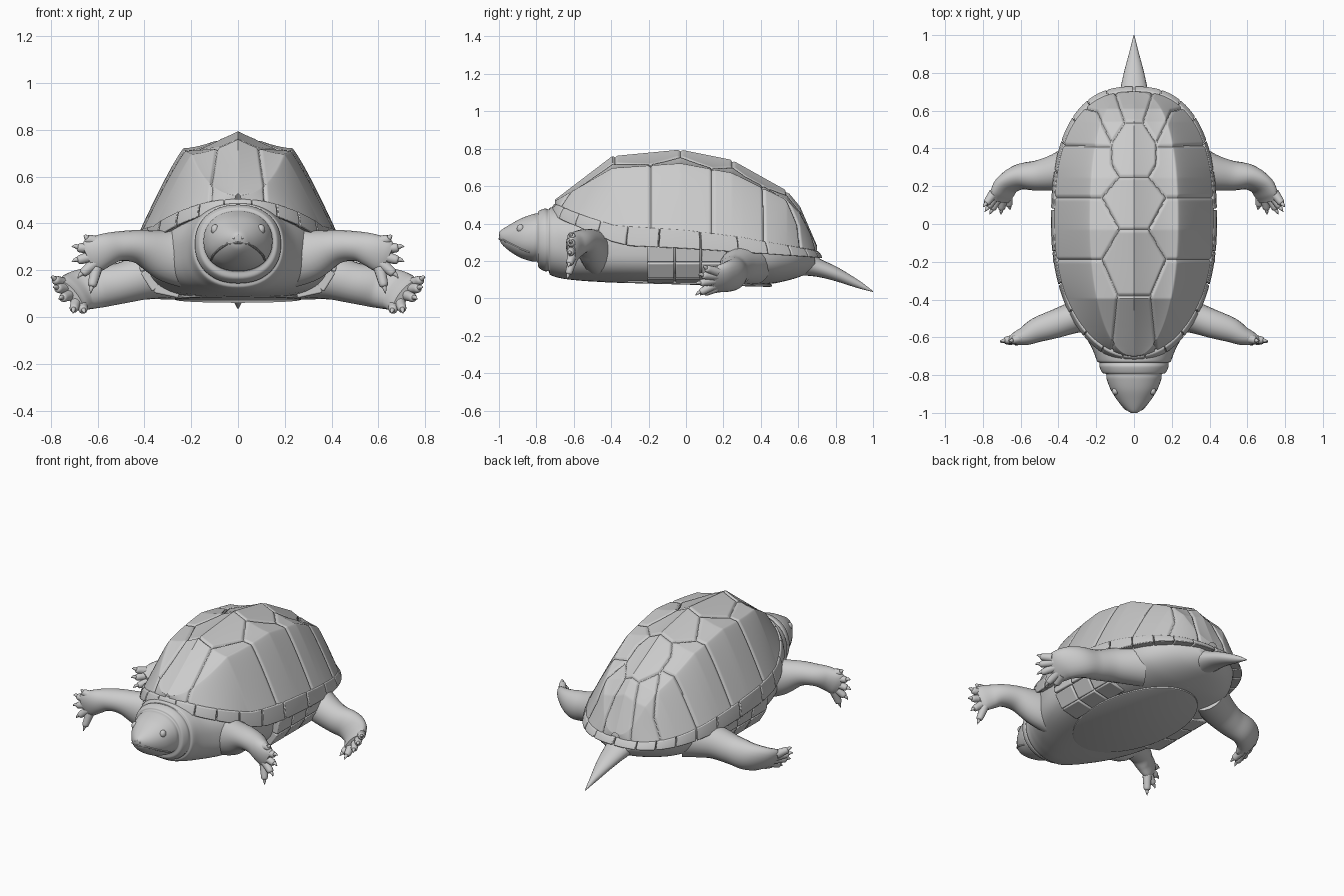
import bpy, bmesh, math
from mathutils import Vector as V

if "Cube" in bpy.data.objects:
    bpy.data.objects.remove(bpy.data.objects["Cube"])

def interp(tab, t):
    for (a, p), (b, q) in zip(tab, tab[1:]):
        if t <= b:
            return p + (q - p) * max(0, (t - a) / (b - a))
    return tab[-1][1]

def spline(rows, k):
    """Smooth (Catmull-Rom) refinement of a list of tuples."""
    out = []
    for i in range(len(rows) - 1):
        p0, p1, p2, p3 = (rows[min(max(i + d, 0), len(rows) - 1)] for d in (-1, 0, 1, 2))
        for j in range(k):
            t = j / k
            out.append(tuple(b + .5 * t * (c - a + t * (2*a - 5*b + 4*c - d + t * (3*(b - c) + d - a)))
                             for a, b, c, d in zip(p0, p1, p2, p3)))
    return out + [rows[-1]]

def make(name, verts, faces, mirror=False, bevel=0):
    me = bpy.data.meshes.new(name)
    me.from_pydata([tuple(v) for v in verts], [], faces)
    bm = bmesh.new()
    bm.from_mesh(me)
    bmesh.ops.recalc_face_normals(bm, faces=bm.faces)
    bm.to_mesh(me)
    bm.free()
    ob = bpy.data.objects.new(name, me)
    bpy.context.collection.objects.link(ob)
    if bevel:
        m = ob.modifiers.new("bevel", 'BEVEL')
        m.width, m.segments, m.limit_method = bevel, 2, 'ANGLE'
    if mirror:
        ob.modifiers.new("mirror", 'MIRROR').use_mirror_merge = False
    return ob

def skin(rings, base=0):
    """Faces joining closed rings of equal length, with end caps."""
    n, m = len(rings[0]), len(rings)
    f = [(base + i*n + j, base + i*n + (j+1) % n, base + (i+1)*n + (j+1) % n, base + (i+1)*n + j)
         for i in range(m - 1) for j in range(n)]
    return f + [tuple(range(base, base + n)), tuple(range(base + (m-1)*n, base + m*n))]

def loft(name, rings, **kw):
    return make(name, [p for r in rings for p in r], skin(rings), **kw)

def limb(name, rows, wide, k=6, sides=20, mirror=True):
    """Tube along rows of (x, y, z, half width along 'wide', half thickness)."""
    rows, rings = spline(rows, k), []
    for i, r in enumerate(rows):
        t = (V(rows[min(i+1, len(rows)-1)][:3]) - V(rows[max(i-1, 0)][:3])).normalized()
        n = t.cross(V(wide)).normalized()
        w = n.cross(t)
        rings.append([V(r[:3]) + w*r[3]*math.cos(a) + n*r[4]*math.sin(a)
                      for a in (2*math.pi*j/sides for j in range(sides))])
    return loft(name, rings, mirror=mirror)

# ---- shell measurements
SPINE = [(-.73, .505), (-.395, .76), (-.03, .795), (.245, .74), (.54, .575), (.61, .49), (.71, .26)]
EDGE = [(-.73, .50), (-.65, .465), (-.55, .43), (-.4, .385), (0, .36), (.3, .325), (.5, .29), (.73, .25)]
BAND = [(-.73, .05), (-.5, .065), (-.3, .1), (0, .095), (.3, .08), (.73, .035)]
KEEL = .55

def power(y):
    return 2.1 if y < 0 else 2.5

def rim(t):
    s, c = math.sin(t), math.cos(t)
    e = 2 / power(s)
    return math.copysign(.44 * abs(c)**e, c), math.copysign(.73 * abs(s)**e, s)

# ---- carapace: keeled dome with grooves between the scutes (right half, mirrored by |x|)
paths = [[(.12, -.70), (.09, -.38), (.17, -.19), (.08, -.03), (.17, .14), (.08, .25), (.12, .32), (.12, .43), (.05, .54), (0, .54)],
         [(0, -.38), (.09, -.38)], [(0, -.03), (.08, -.03)], [(0, .25), (.08, .25)], [(.17, -.19), (.44, -.19)],
         [(.17, .14), (.44, .14)], [(.12, .41), (.44, .42)], [(.05, .54), (.10, .70)], [(.12, .43), (.2, .6), (.28, .62)]]
SEAMS = [s for p in paths for s in zip(p, p[1:])]

def seam_dist(x, y):
    best = 1
    for (ax, ay), (bx, by) in SEAMS:
        dx, dy = bx - ax, by - ay
        t = min(1, max(0, ((x-ax)*dx + (y-ay)*dy) / (dx*dx + dy*dy)))
        best = min(best, (x - ax - t*dx)**2 + (y - ay - t*dy)**2)
    return best

R, C, S = 300, 180, .96
verts = []
for i in range(R + 1):
    y = .73 * .9995 * math.sin(math.pi * (i/R - .5))
    p = power(y)
    w = .44 * (1 - abs(y/.73)**p)**(1/p)
    zr, zs = interp(EDGE, y * S), max(interp(SPINE, y * S), interp(EDGE, y * S))
    zk = zr + (zs - zr) * .83
    for j in range(C + 1):
        v = 2*j/C - 1
        a = abs(v)
        z = zk + (zs - zk)*(1 - a/KEEL)**1.6 if a < KEEL else zk + (zr - zk)*((a - KEEL)/(1 - KEEL))**1.15
        verts.append((v*w*S, y*S, z))
n = C + 1
shell = make("carapace", verts, [(i*n+j, i*n+j+1, (i+1)*n+j+1, (i+1)*n+j) for i in range(R) for j in range(C)])
if shell.data.polygons[R//2*C + C//2].normal.z < 0:
    shell.data.flip_normals()
normals = [v.normal.copy() for v in shell.data.vertices]
for v, nm in zip(shell.data.vertices, normals):
    v.co -= nm * .010 * math.exp(-seam_dist(abs(v.co.x), v.co.y) / .0065**2)

# ---- marginal scutes round the rim
verts, faces, N = [], [], 25
for q in range(N):
    rings = []
    for j in range(7):
        t = -math.pi/2 + 2*math.pi*(q - .485 + .97*j/6)/N
        x, y = rim(t)
        z, h = interp(EDGE, y), interp(BAND, y)
        rings.append([(x*.93, y*.93, z + .004), (x*.967, y*.967, z + .004), (x*.99, y*.99, z - h*.5),
                      (x, y, z - h), (x*.82, y*.86, z - h + .01)])
    faces += skin(rings, len(verts))
    verts += [p for r in rings for p in r]
make("marginal_scutes", verts, faces, bevel=.005)

# ---- head, neck and body in one skin: (y, bottom, top, half width, squareness)
body = spline([(-1.0, .325, .352, .012, 2), (-.985, .29, .367, .04, 2), (-.94, .25, .395, .083, 2.1),
               (-.88, .215, .428, .122, 2.2), (-.82, .197, .45, .145, 2.2), (-.795, .195, .455, .148, 2.2),
               (-.787, .165, .468, .168, 2.2), (-.755, .145, .48, .183, 2.2), (-.735, .145, .475, .183, 2.2),
               (-.725, .125, .485, .196, 2.2), (-.68, .11, .485, .213, 2.3), (-.62, .10, .465, .243, 2.5),
               (-.5, .09, .45, .31, 2.7), (-.3, .082, .47, .375, 3), (0, .075, .50, .405, 3.2),
               (.25, .07, .48, .39, 3), (.42, .075, .42, .345, 2.6), (.52, .09, .39, .295, 2.4),
               (.62, .12, .37, .21, 2.2), (.69, .16, .28, .09, 2)], 6)

def body_point(row, a):
    y, lo, hi, w, p = row
    c, s = math.cos(a), math.sin(a)
    return (math.copysign(w*abs(c)**(2/p), c), y, (lo+hi)/2 + math.copysign((hi-lo)/2*abs(s)**(2/p), s))

loft("body_and_head", [[body_point(r, 2*math.pi*j/64) for j in range(64)] for r in body])

# ---- face: mouth line, eyes, nostrils
mouth = [(0, -.998, .318, .005, .005)]
for r in body:
    if -.985 < r[0] < -.835:
        mouth.append((*body_point(r, -.3 - .35*(r[0] + .985)/.15), .005, .005))
limb("mouth_line", mouth, (0, 0, 1), k=1, sides=8)

def ball(name, loc, scale):
    bpy.ops.mesh.primitive_uv_sphere_add(segments=24, ring_count=14, radius=1)
    ob = bpy.context.object
    ob.name = name
    for v in ob.data.vertices:
        v.co = V((v.co.x*scale[0], v.co.y*scale[1], v.co.z*scale[2])) + V(loc)
    ob.modifiers.new("mirror", 'MIRROR').use_mirror_merge = False

ball("eye", (.098, -.885, .374), (.018, .02, .022))
ball("nostril", (.016, -.992, .338), (.008, .008, .006))

# ---- plastron plate
rings = []
for s, dz in ((.9, .03), (1, .012), (1, .004), (.975, 0)):
    rings.append([(.27*s*math.cos(a), .45*s*math.sin(a) + .01, .073 - .012*math.sin(a) + dz)
                  for a in (2*math.pi*j/64 for j in range(64))])
loft("plastron", rings)

# ---- bridge scutes between plastron and rim
path, cuts = [(.43, .28), (.418, .19), (.365, .105), (.25, .08)], [-.21, -.06, .08, .22]
verts, faces, g = [], [], .004
for (xa, za), (xb, zb) in zip(path, path[1:]):
    d = V((xb - xa, 0, zb - za)).normalized()
    inn = V((d.z, 0, -d.x)) * .04
    for ya, yb in zip(cuts, cuts[1:]):
        quad = [V((xa, ya+g, za)) + d*g, V((xb, ya+g, zb)) - d*g, V((xb, yb-g, zb)) - d*g, V((xa, yb-g, za)) + d*g]
        faces += skin([quad, [p + inn for p in quad]], len(verts))
        verts += quad + [p + inn for p in quad]
make("bridge_scutes", verts, faces, mirror=True, bevel=.006)

# ---- legs, toes and claws
def toes(name, wrist, wide, tips):
    for i, tip in enumerate(tips):
        b, e = V(wrist), V(tip)
        k = V(wide) * ((len(tips)-1)/2 - i) * .028
        a, m = b + k, b.lerp(e, .72) + k*.2
        limb(f"{name}_toe_{i+1}", [(*a, .026, .026), (*a.lerp(m, .6), .022, .022), (*m, .018, .018),
                                   (*m.lerp(e, .2), .006, .006)], (.3, .4, .86), k=4, sides=12)
        limb(f"{name}_claw_{i+1}", [(*m.lerp(e, -.1), .011, .011), (*(m.lerp(e, .5) + V((0, 0, .005))), .009, .009),
                                    (*e, .001, .001)], (.3, .4, .86), k=4, sides=10)

limb("front_leg", [(.16, -.46, .24, .13, .10), (.30, -.49, .262, .112, .085), (.42, -.53, .30, .073, .075),
                   (.51, -.56, .302, .064, .066), (.57, -.59, .285, .072, .052), (.62, -.605, .262, .075, .036),
                   (.645, -.612, .25, .06, .022)], (0, 0, 1))
toes("front", (.605, -.605, .265), (0, 0, 1),
     [(.66, -.62, .345), (.71, -.62, .30), (.71, -.625, .235), (.685, -.63, .165), (.63, -.635, .10)])

limb("hind_leg", [(.24, .36, .19, .12, .11), (.38, .285, .175, .10, .10), (.50, .258, .145, .088, .082),
                  (.60, .25, .128, .09, .068), (.67, .21, .115, .092, .05), (.70, .155, .10, .088, .035),
                  (.712, .12, .095, .07, .022)], (.66, 0, .75))
toes("hind", (.705, .165, .10), (.66, 0, .75),
     [(.80, .09, .17), (.79, .065, .125), (.765, .05, .075), (.705, .05, .015), (.655, .075, .015)])

# ---- tail
limb("tail", [(0, .48, .20, .10, .12), (0, .60, .195, .095, .08), (0, .70, .165, .075, .05), (0, .80, .13, .054, .037),
              (0, .92, .075, .022, .02), (0, 1.0, .036, .002, .002)], (1, 0, 0), mirror=False)

# ---- shading
for ob in bpy.context.scene.objects:
    ob.select_set(True)
bpy.context.view_layer.objects.active = shell
bpy.ops.object.shade_smooth_by_angle(angle=math.radians(40))
